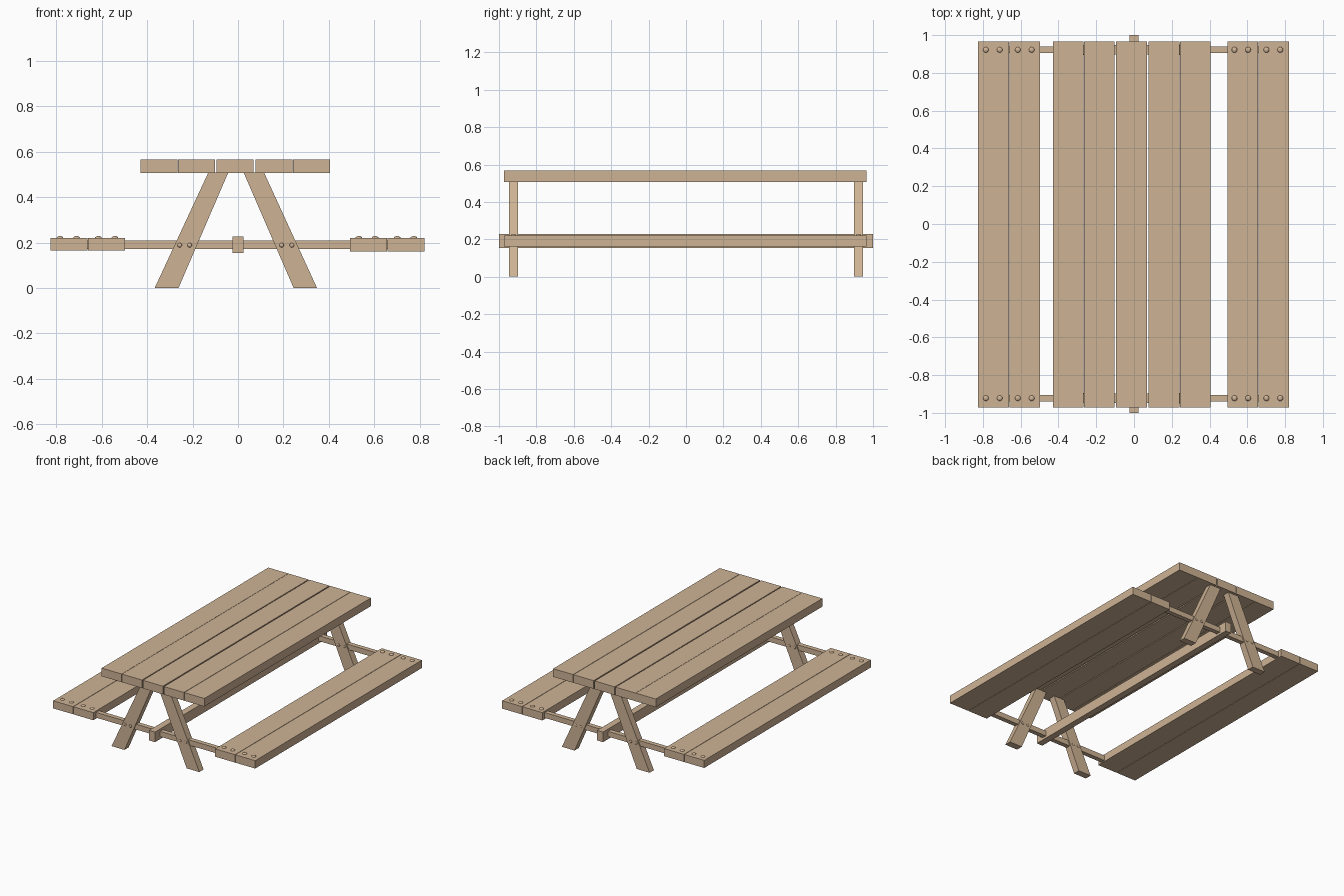
import bpy, bmesh, math
from mathutils import Matrix

if "Cube" in bpy.data.objects:
    bpy.data.objects.remove(bpy.data.objects["Cube"])

wood = bpy.data.materials.new("tan wood")
wood.diffuse_color = (0.62, 0.45, 0.30, 1)
wood.use_nodes = True
wood.node_tree.nodes["Principled BSDF"].inputs["Base Color"].default_value = wood.diffuse_color


def make(name, bm):
    bmesh.ops.recalc_face_normals(bm, faces=bm.faces)
    me = bpy.data.meshes.new(name)
    bm.to_mesh(me)
    bm.free()
    me.materials.append(wood)
    ob = bpy.data.objects.new(name, me)
    bpy.context.collection.objects.link(ob)
    return ob


def prism(name, profile, y0, y1):
    """Extrude an (x, z) outline along y."""
    bm = bmesh.new()
    face = bm.faces.new([bm.verts.new((x, y0, z)) for x, z in profile])
    ext = bmesh.ops.extrude_face_region(bm, geom=[face])
    verts = [g for g in ext["geom"] if isinstance(g, bmesh.types.BMVert)]
    bmesh.ops.translate(bm, verts=verts, vec=(0, y1 - y0, 0))
    return make(name, bm)


def board(name, x0, x1, y0, y1, z0, z1):
    return prism(name, [(x0, z0), (x1, z0), (x1, z1), (x0, z1)], y0, y1)


def bolt(name, loc, r, h, rot):
    """Low dome bolt head, its upper half standing out of the wood."""
    bm = bmesh.new()
    bmesh.ops.create_uvsphere(bm, u_segments=16, v_segments=8, radius=1,
                              matrix=Matrix.Translation(loc) @ rot @ Matrix.Diagonal((r, r, h, 1)))
    ob = make(name, bm)
    for p in ob.data.polygons:
        p.use_smooth = True


Y0, Y1 = -0.972, 0.966

# table top planks
for x in (-0.43, -0.265, -0.095, 0.077, 0.243):
    board("top_plank", x, x + 0.163, Y0, Y1, 0.507, 0.567)

# seat planks
for x in (-0.825, -0.66):
    board("left_seat_plank", x, x + 0.162, Y0, Y1, 0.165, 0.221)
for x in (0.494, 0.659):
    board("right_seat_plank", x, x + 0.162, Y0, Y1, 0.162, 0.220)

# long centre beam
board("centre_beam", -0.024, 0.024, -1, 1, 0.154, 0.228)

for s, end in ((-1, "front"), (1, "back")):
    y = 0.922 * s
    # cross bar carrying the seats
    board(end + "_cross_bar", -0.8, 0.8, y - 0.017, y + 0.017, 0.171, 0.210)
    # splayed legs
    prism(end + "_left_leg", [(-0.367, 0), (-0.262, 0), (-0.043, 0.508), (-0.131, 0.508)],
          y - 0.025, y + 0.025)
    prism(end + "_right_leg", [(0.245, 0), (0.348, 0), (0.115, 0.508), (0.025, 0.508)],
          y - 0.025, y + 0.025)
    # bolts through the legs
    for x in (-0.257, -0.213, 0.192, 0.237):
        for side in (-1, 1):
            bolt(end + "_leg_bolt", (x, y + side * 0.025, 0.189), 0.010, 0.004,
                 Matrix.Rotation(math.pi / 2, 4, 'X'))
    # bolts on the seats
    for x in (-0.784, -0.711, -0.615, -0.542, 0.532, 0.604, 0.701, 0.774):
        bolt(end + "_seat_bolt", (x, y, 0.220), 0.015, 0.009, Matrix.Identity(4))
